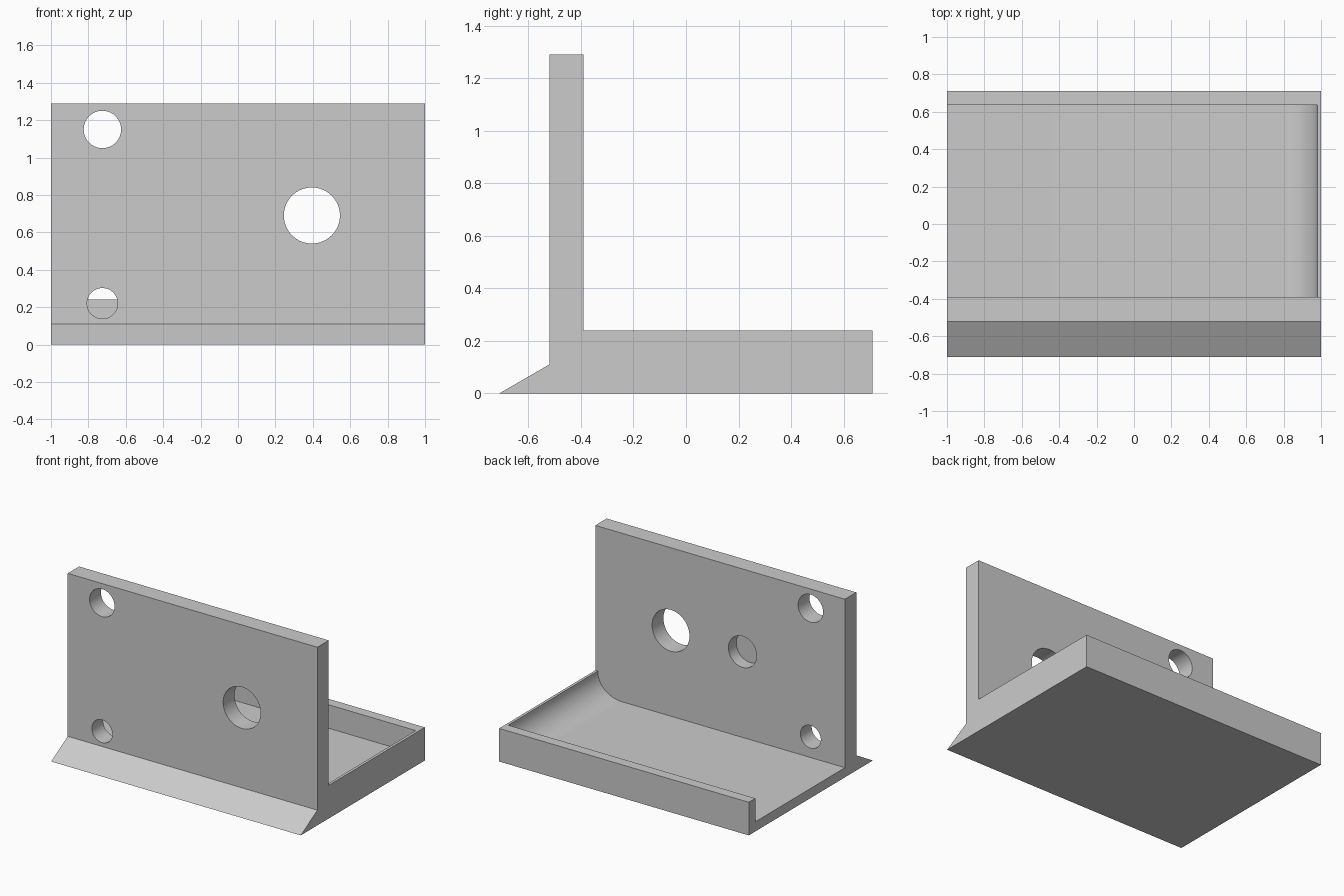
import bpy, bmesh, math
from mathutils import Vector

default = bpy.data.objects.get("Cube")
if default:
    bpy.data.objects.remove(default, do_unlink=True)

grey = bpy.data.materials.new("plain_grey")
grey.use_nodes = True
grey.diffuse_color = (0.6, 0.6, 0.6, 1)
grey.node_tree.nodes["Principled BSDF"].inputs["Base Color"].default_value = (0.6, 0.6, 0.6, 1)


def prism(name, outline, sweep):
    """Extrude a closed outline of 3D points along a vector."""
    bm = bmesh.new()
    face = bm.faces.new([bm.verts.new(p) for p in outline])
    moved = bmesh.ops.extrude_face_region(bm, geom=[face], use_keep_orig=True)["geom"]
    verts = [v for v in moved if isinstance(v, bmesh.types.BMVert)]
    bmesh.ops.translate(bm, verts=verts, vec=Vector(sweep))
    bmesh.ops.recalc_face_normals(bm, faces=bm.faces)
    mesh = bpy.data.meshes.new(name)
    bm.to_mesh(mesh)
    bm.free()
    mesh.materials.append(grey)
    obj = bpy.data.objects.new(name, mesh)
    bpy.context.collection.objects.link(obj)
    return obj


def cut(target, cutter):
    """Subtract the cutter from the target and discard it."""
    cutter.hide_render = True
    mod = target.modifiers.new("cut", 'BOOLEAN')
    mod.operation = 'DIFFERENCE'
    mod.solver = 'EXACT'
    mod.object = cutter
    bpy.context.view_layer.objects.active = target
    bpy.ops.object.modifier_apply(modifier=mod.name)
    bpy.data.objects.remove(cutter, do_unlink=True)


WALL_FRONT, WALL_BACK, BACK = -0.52, -0.39, 0.71
TRAY_TOP, FLOOR, TOP = 0.24, 0.07, 1.29

# Bracket body: wedge toe, upright wall and base slab
side = [(-BACK, 0), (BACK, 0), (BACK, TRAY_TOP), (WALL_BACK, TRAY_TOP),
        (WALL_BACK, TOP), (WALL_FRONT, TOP), (WALL_FRONT, 0.11)]
bracket = prism("bracket", [(-1, y, z) for y, z in side], (2, 0, 0))

# Tray recess: open at one end, curved up to the rim at the other
END, RUN, RISE, STEPS = 0.98, 0.19, TRAY_TOP - FLOOR, 20
recess = [(-1.1, 0.4), (-1.1, FLOOR)]
for i in range(STEPS + 1):
    a = math.pi / 2 * i / STEPS
    recess.append((END - RUN + RUN * math.sin(a), TRAY_TOP - RISE * math.cos(a)))
recess.append((END, 0.4))
cut(bracket, prism("tray_cutter", [(x, WALL_BACK, z) for x, z in recess],
                   (0, 0.635 - WALL_BACK, 0)))

# Wall holes: x, z, radius, front limit (the last one is blind, from the back)
for x, z, r, start in [(0.395, 0.69, 0.15, -0.6), (-0.725, 1.15, 0.1, -0.6),
                       (-0.725, 0.22, 0.082, -0.6), (-0.18, 0.69, 0.113, -0.48)]:
    ring = [(x + r * math.cos(t * math.tau / 64), start, z + r * math.sin(t * math.tau / 64))
            for t in range(64)]
    cut(bracket, prism("hole_cutter", ring, (0, -0.3 - start, 0)))

# Smooth curved walls, keep the corners crisp
bpy.ops.object.select_all(action='DESELECT')
bracket.select_set(True)
bpy.context.view_layer.objects.active = bracket
bpy.ops.object.shade_smooth_by_angle(angle=math.radians(25))
